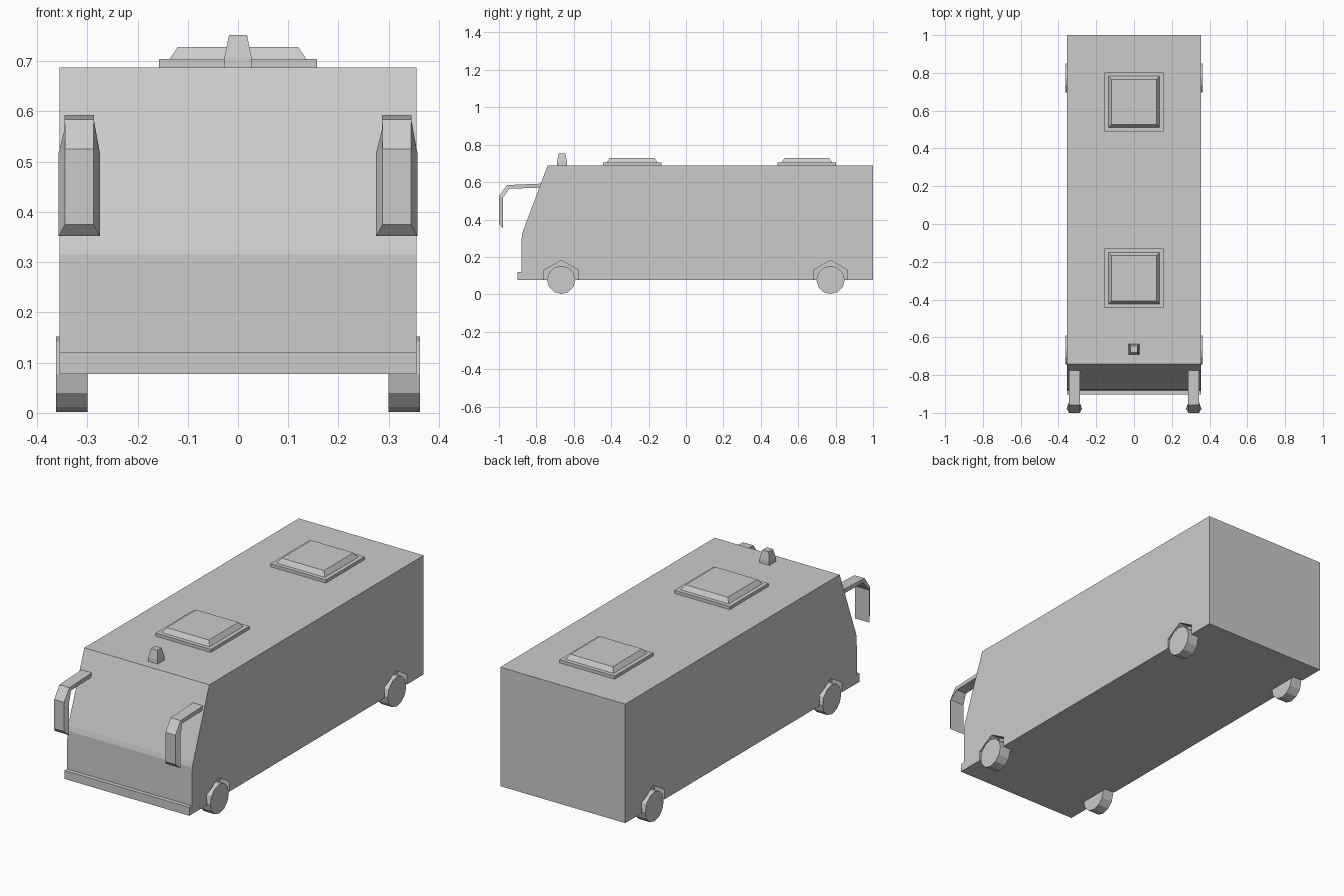
import bpy
import bmesh
import math
from mathutils import Matrix

if "Cube" in bpy.data.objects:
    bpy.data.objects.remove(bpy.data.objects["Cube"], do_unlink=True)

GREY = (0.6, 0.6, 0.6, 1.0)
grey = bpy.data.materials.new("plain_grey")
grey.use_nodes = True
grey.diffuse_color = GREY
grey.node_tree.nodes["Principled BSDF"].inputs["Base Color"].default_value = GREY

WIDTH = 0.355      # half width of the body
FLOOR, ROOF = 0.077, 0.688
AXLES = {"front": -0.667, "rear": 0.773}
SIDES = {"left": 1, "right": -1}


def finish(name, bm):
    """Turn a bmesh into a named grey object."""
    bmesh.ops.recalc_face_normals(bm, faces=bm.faces)
    mesh = bpy.data.meshes.new(name)
    bm.to_mesh(mesh)
    bm.free()
    mesh.materials.append(grey)
    obj = bpy.data.objects.new(name, mesh)
    bpy.context.collection.objects.link(obj)
    return obj


def loft(name, rings):
    """Skin a closed solid through rings with equal point counts."""
    bm = bmesh.new()
    loops = [[bm.verts.new(p) for p in ring] for ring in rings]
    n = len(loops[0])
    for a, b in zip(loops, loops[1:]):
        for i in range(n):
            j = (i + 1) % n
            bm.faces.new((a[i], a[j], b[j], b[i]))
    bm.faces.new(loops[0])
    bm.faces.new(loops[-1])
    return finish(name, bm)


def stack(name, y, levels):
    """Square tiers given as (half size, height)."""
    return loft(name, [[(-h, y - h, z), (h, y - h, z), (h, y + h, z), (-h, y + h, z)]
                       for h, z in levels])


def disc(name, sides, radius, x0, x1, y):
    """Cylinder along x at axle height, with one corner pointing up."""
    bm = bmesh.new()
    place = Matrix.Translation(((x0 + x1) / 2, y, FLOOR)) @ Matrix.Rotation(math.pi / 2, 4, "Y")
    bmesh.ops.create_cone(bm, cap_ends=True, segments=sides, radius1=radius,
                          radius2=radius, depth=abs(x1 - x0))
    # Turn the first corner to the top
    top = max(bm.verts, key=lambda v: v.co.x)
    spin = Matrix.Rotation(-math.atan2(top.co.y, top.co.x), 4, "Z")
    bm.transform(place @ spin)
    return finish(name, bm)


# Body: side profile swept across the width, with a raked windscreen
profile = [(-0.881, FLOOR), (-0.878, 0.315), (-0.871, 0.34), (-0.74, ROOF),
           (1.0, ROOF), (1.0, FLOOR)]
body = loft("body", [[(x, y, z) for y, z in profile] for x in (-WIDTH, WIDTH)])

# Wheel wells cut into the body, and the wheels inside them
for end, y in AXLES.items():
    for side, s in SIDES.items():
        cutter = disc("well_cutter", 6, 0.105, s * 0.3, s * 0.45, y)
        cutter.hide_render = True
        mod = body.modifiers.new("wheel_well", "BOOLEAN")
        mod.operation = "DIFFERENCE"
        mod.solver = "EXACT"
        mod.object = cutter
        bpy.context.view_layer.objects.active = body
        bpy.ops.object.modifier_apply(modifier=mod.name)
        bpy.data.objects.remove(cutter, do_unlink=True)
        disc(f"{end}_{side}_wheel", 12, 0.0755, s * 0.3, s * 0.362, y)

# Front bumper
loft("bumper", [[(x, -0.902, FLOOR), (x, -0.87, FLOOR), (x, -0.87, 0.12), (x, -0.902, 0.12)]
                for x in (-WIDTH, WIDTH)])

# Roof hatches: thin frame with a sloped lid
for end, y in (("front", -0.288), ("rear", 0.646)):
    stack(f"{end}_hatch_frame", y, [(0.157, ROOF - 0.005), (0.157, 0.704)])
    stack(f"{end}_hatch_lid", y, [(0.137, 0.703), (0.12, 0.728)])

# Roof beacon
stack("roof_beacon", -0.663, [(0.028, ROOF - 0.005), (0.027, 0.708), (0.018, 0.752)])

# Mirrors: (outer y, z), (inner y, z), outer and inner half widths
sections = [((-0.77, 0.592), (-0.77, 0.57), 0.029, 0.029),
            ((-0.957, 0.584), (-0.945, 0.565), 0.029, 0.029),
            ((-1.0, 0.525), (-0.978, 0.518), 0.028, 0.041),
            ((-1.0, 0.375), (-0.978, 0.352), 0.028, 0.041)]
for side, s in SIDES.items():
    c = s * 0.316
    loft(f"{side}_mirror", [[(c - w, *outer), (c + w, *outer), (c + v, *inner), (c - v, *inner)]
                            for outer, inner, w, v in sections])
